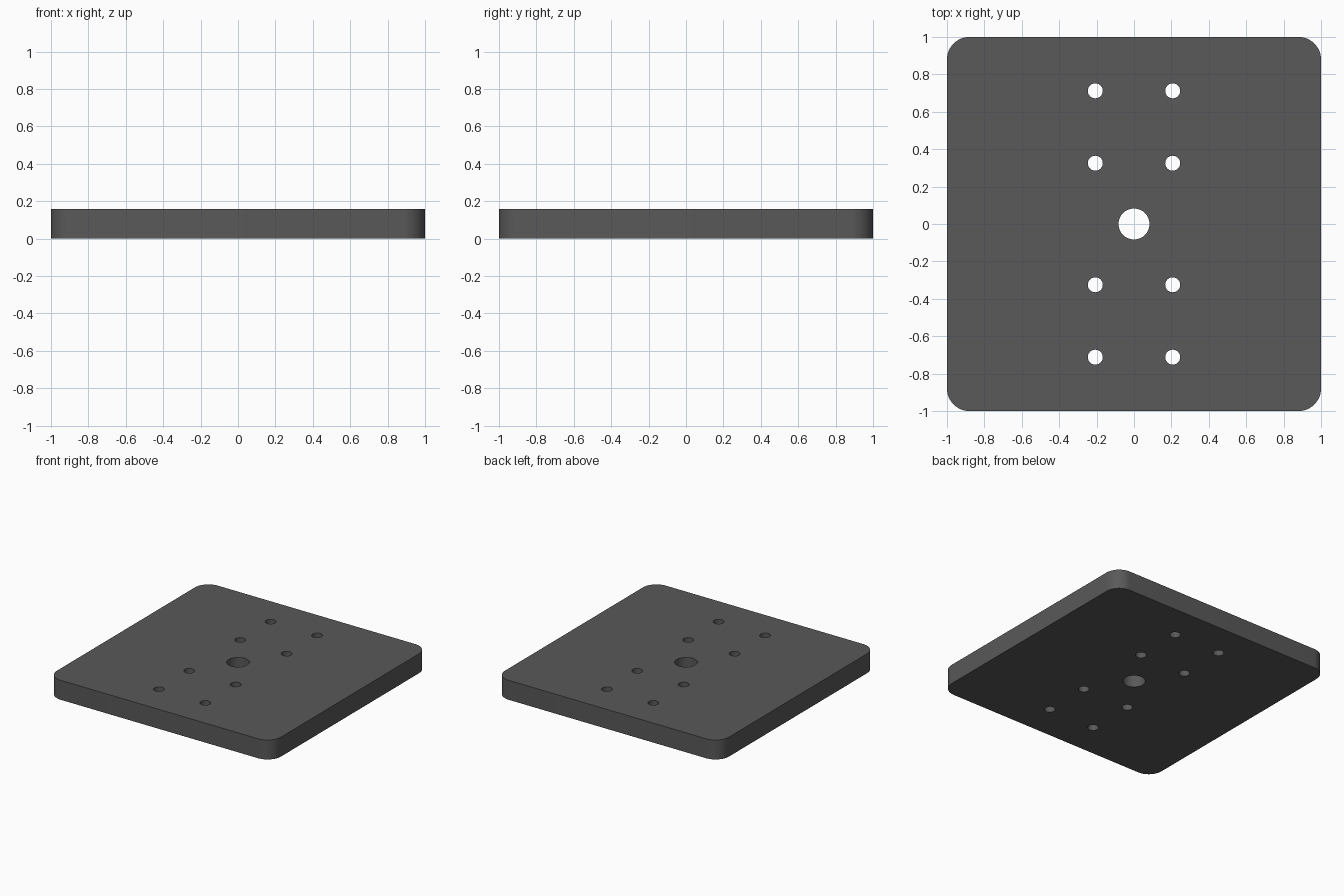
import bpy, bmesh
from math import radians
from mathutils import Matrix

THICKNESS = 0.157
CORNER_RADIUS = 0.12

cube = bpy.data.objects.get("Cube")
if cube:
    bpy.data.objects.remove(cube, do_unlink=True)


def object_from_bmesh(name, bm):
    mesh = bpy.data.meshes.new(name)
    bm.to_mesh(mesh)
    bm.free()
    obj = bpy.data.objects.new(name, mesh)
    bpy.context.collection.objects.link(obj)
    return obj


def add_drill(bm, x, y, radius):
    bmesh.ops.create_cone(bm, cap_ends=True, segments=48, radius1=radius, radius2=radius,
                          depth=THICKNESS * 3, matrix=Matrix.Translation((x, y, THICKNESS / 2)))


# Square plate with rounded vertical corners
bm = bmesh.new()
bmesh.ops.create_cube(bm, size=1, matrix=Matrix.Translation((0, 0, THICKNESS / 2))
                      @ Matrix.Diagonal((2, 2, THICKNESS, 1)))
corners = [e for e in bm.edges if abs(e.verts[0].co.z - e.verts[1].co.z) > 0.1]
bmesh.ops.bevel(bm, geom=corners, offset=CORNER_RADIUS, segments=16, profile=0.5, affect='EDGES')
plate = object_from_bmesh("mounting_plate", bm)

# Centre bore and two columns of screw holes
bm = bmesh.new()
add_drill(bm, 0, 0, 0.083)
for x in (-0.207, 0.207):
    for y in (-0.712, -0.325, 0.325, 0.712):
        add_drill(bm, x, y, 0.04)
drills = object_from_bmesh("hole_cutter", bm)
drills.hide_render = True

bpy.ops.object.select_all(action='DESELECT')
plate.select_set(True)
bpy.context.view_layer.objects.active = plate
cut = plate.modifiers.new("holes", 'BOOLEAN')
cut.operation = 'DIFFERENCE'
cut.solver = 'EXACT'
cut.object = drills
bpy.ops.object.modifier_apply(modifier=cut.name)
bpy.data.objects.remove(drills, do_unlink=True)
bpy.ops.object.shade_smooth_by_angle(angle=radians(30))

# Dark grey finish
finish = bpy.data.materials.new("dark_grey")
finish.use_nodes = True
color = (0.1, 0.1, 0.1, 1)
finish.diffuse_color = color
finish.node_tree.nodes["Principled BSDF"].inputs["Base Color"].default_value = color
plate.data.materials.clear()
plate.data.materials.append(finish)
